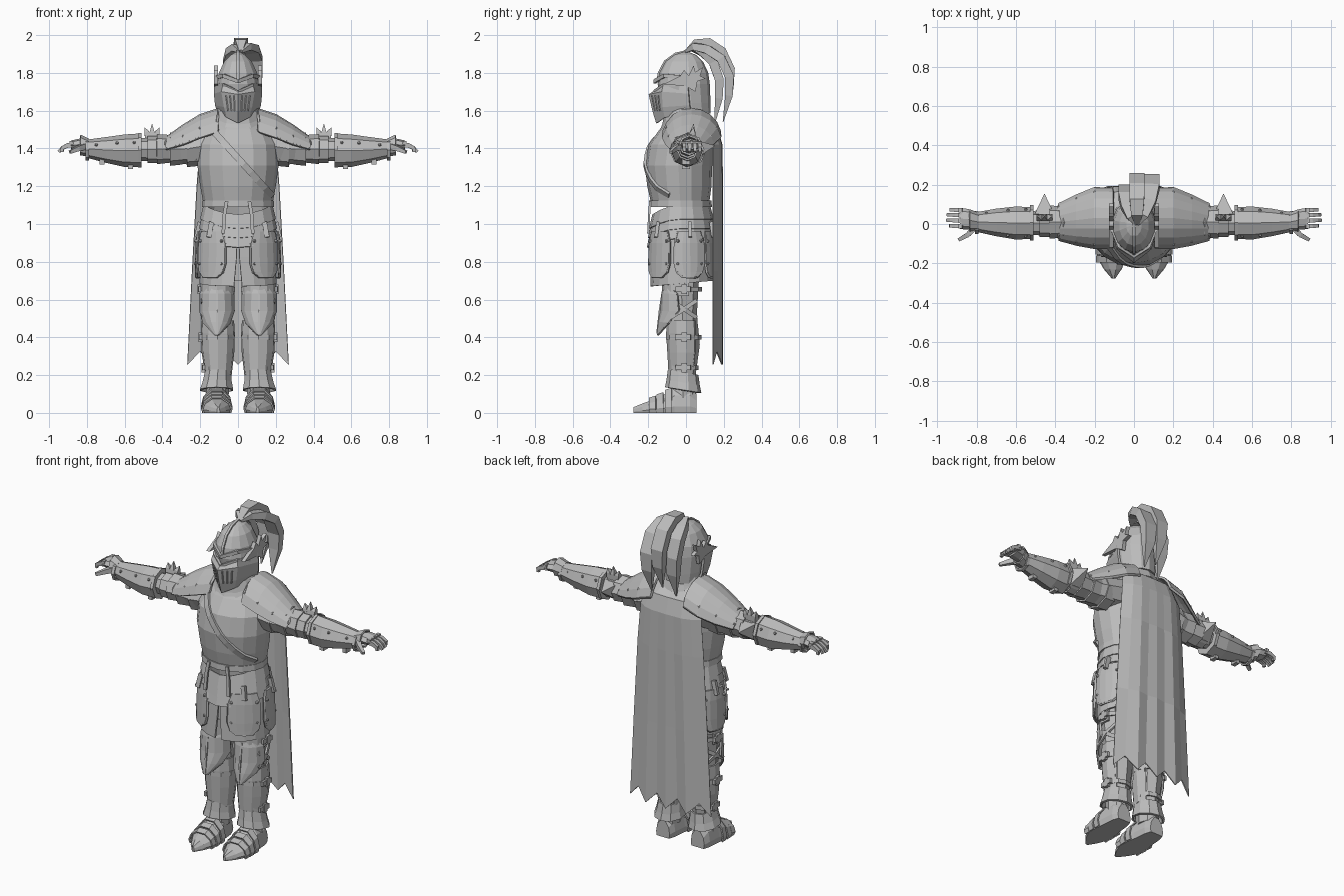
import bpy, bmesh, math
from mathutils import Vector as V

steel = bpy.data.materials.new("steel_grey")
steel.diffuse_color = (0.5, 0.5, 0.5, 1)


def make(name, verts, faces, mirror=False, thick=0):
    me = bpy.data.meshes.new(name)
    me.from_pydata([tuple(v) for v in verts], [], faces)
    bm = bmesh.new()
    bm.from_mesh(me)
    bmesh.ops.remove_doubles(bm, verts=bm.verts, dist=1e-5)
    bmesh.ops.recalc_face_normals(bm, faces=bm.faces)
    bm.to_mesh(me)
    bm.free()
    me.materials.append(steel)
    ob = bpy.data.objects.new(name, me)
    bpy.context.collection.objects.link(ob)
    if thick:
        m = ob.modifiers.new("thickness", 'SOLIDIFY')
        m.thickness, m.offset = thick, 0
    if mirror:
        m = ob.modifiers.new("mirror", 'MIRROR')
        m.use_clip = False
        m.use_mirror_merge = False
    return ob


def grid(name, rows, closed=False, cap=False, **kw):
    """Skin a list of equally long point rows."""
    n = len(rows[0])
    faces = [(i*n+j, i*n+(j+1) % n, (i+1)*n+(j+1) % n, (i+1)*n+j)
             for i in range(len(rows)-1) for j in range(n if closed else n-1)]
    if cap:
        faces += [tuple(range(n)), tuple(range((len(rows)-1)*n, len(rows)*n))]
    make(name, [p for r in rows for p in r], faces, **kw)
    return rows


def shell(name, rows, n=10, a0=0, a1=360, axis='z', dip=None, cap=False, **kw):
    """Curved plate; row = (pos, centre, centre, radius, radius[, a0, a1]). 0 deg is front (z) or top (x)."""
    full = a1 - a0 == 360
    out = []
    for r in rows:
        b0, b1 = r[5:7] if len(r) > 5 else (a0, a1)
        ring = []
        for k in range(n if full else n+1):
            a = math.radians(b0 + (b1-b0)*k/n)
            d = dip(a) if dip else 0
            if axis == 'z':
                ring.append((r[1]+r[3]*math.sin(a), r[2]-r[4]*math.cos(a), r[0]+d))
            else:
                ring.append((r[0]+d, r[1]+r[3]*math.sin(a), r[2]+r[4]*math.cos(a)))
        out.append(ring)
    return grid(name, out, closed=full, cap=cap, **kw)


def tube(name, pts, radii, n=4, ref=(1, 0, 0), **kw):
    """Bar along a path; radii are (along ref, across) pairs."""
    pts = [V(p) for p in pts]
    if isinstance(radii, tuple):
        radii = [radii]*len(pts)
    rows = []
    for i, p in enumerate(pts):
        t = (pts[min(i+1, len(pts)-1)]-pts[max(i-1, 0)]).normalized()
        s = V(ref)-t*t.dot(V(ref))
        s = (s if s.length > .05 else t.orthogonal()).normalized()
        u = t.cross(s)
        rows.append([p+s*radii[i][0]*math.cos(a)*1.3+u*radii[i][1]*math.sin(a)*1.3
                     for a in [math.tau*(k+.5)/n for k in range(n)]])
    grid(name, rows, closed=True, cap=True, **kw)


def trim(name, g, r=.006, loop=False):
    """Raised edging on the border of a plate."""
    path = [q[0] for q in g]+list(g[-1][1:])+[q[-1] for q in reversed(g[:-1])]
    if loop:
        path += list(reversed(g[0][:-1]))
    tube(name, path, (r, r), ref=(.3, .5, .8), mirror=True)


def rivet(p, d, r=.008):
    p, d = V(p), V(d).normalized()
    tube("rivet", [p-d*.006, p+d*.008], [(r, r), (r*.5, r*.5)], n=6, ref=(.3, .6, .7), mirror=True)


# cuirass
body = [(1.09, 0, -.03, .18, .15), (1.2, 0, -.035, .20, .17), (1.31, 0, -.04, .215, .178),
        (1.42, 0, -.03, .21, .168), (1.5, 0, -.005, .17, .135), (1.57, 0, .01, .09, .09)]
shell("cuirass", body, 16, cap=True)


def chest_y(x, z):
    for a, b in zip(body, body[1:]):
        if a[0] <= z <= b[0]:
            t = (z-a[0])/(b[0]-a[0])
            cy, rx, ry = [a[k]+t*(b[k]-a[k]) for k in (2, 3, 4)]
            return cy-ry*math.sqrt(max(0, 1-(x/rx)**2))


# baldric, neck and collar
strap = [(-.12+.3*i/8, 1.48-.33*i/8) for i in range(9)]
tube("baldric", [(x, chest_y(x, z)-.002, z) for x, z in strap], (.008, .019), ref=(0, 1, 0))
shell("neck", [(1.48, 0, 0, .09, .09), (1.64, 0, -.01, .085, .09)], 10, cap=True)
v_front = lambda a: -.045*max(0, math.cos(a))
shell("collar", [(1.535, 0, 0, .14, .135), (1.57, 0, 0, .12, .12), (1.62, 0, -.005, .1, .105)],
      12, dip=v_front, thick=.012)

# belt and layered waist plates with pointed fronts
shell("belt", [(1.125, 0, -.03, .182, .158), (1.09, 0, -.03, .184, .16)], 16, thick=.014)
peak = lambda a: -.05*max(0, math.cos(a))**2
for i in range(3):
    z, r = 1.1-.05*i, .178+.006*i
    shell("waist_plate", [(z, 0, -.025, r, r-.03), (z-.075, 0, -.025, r+.018, r-.012)], 16,
          dip=peak, thick=.01)
for x in (-.06, .06):
    tube("belt_strap", [(x, -.19, 1.12), (x*1.2, -.195, 1.05), (x*1.3, -.2, .95)], (.01, .006))

# skirt, split at the front
shell("skirt", [(.98, 0, -.02, .185, .15, 1, 359), (.84, 0, -.02, .195, .158, 2, 358),
                (.685, 0, -.02, .2, .165, 6, 354)], 18, a0=1, a1=359, thick=.01,
      dip=lambda a: -.015*math.cos(a))

# hanging hip plates with edging and rivets
for c, w in ((43, 25), (103, 25), (150, 17)):
    rows = [(z, 0, -.02, rx, rx-.04, c-w*k, c+w*k) for z, rx, k in
            ((.96, .21, .8), (.9, .218, 1), (.79, .222, 1), (.745, .222, .85), (.72, .222, .5))]
    trim("hip_edging", shell("hip_plate", rows, 4, a0=1, a1=2, mirror=True, thick=.014))
    for s in (-.8, .8):
        for z in (.91, .79):
            a = math.radians(c+s*w)
            rivet((.226*math.sin(a), -.02-.186*math.cos(a), z), (math.sin(a), -math.cos(a), 0))
    a = math.radians(c)
    tube("hip_buckle", [(.205*math.sin(a), -.02-.175*math.cos(a), 1.01),
                        (.226*math.sin(a), -.02-.19*math.cos(a), .93)], (.014, .01), mirror=True)

# legs
shell("thigh", [(.88, .1, -.02, .085, .1), (.68, .11, -.025, .085, .092), (.53, .11, -.02, .075, .078),
                (.42, .108, -.015, .075, .08)], 8, cap=True, mirror=True)
shell("thigh_guard", [(.74, .11, -.02, .086, .1), (.62, .11, -.02, .086, .1)], 8, -110, 110,
      mirror=True, thick=.012)
g = shell("knee_guard", [(.665, .112, -.02, .08, .095, -50, 50), (.63, .112, -.02, .09, .105, -75, 75),
                         (.54, .112, -.02, .09, .112, -80, 80), (.48, .112, -.02, .085, .122, -55, 55),
                         (.415, .112, -.02, .08, .128, -8, 8)], 6, a0=-1, a1=1, mirror=True, thick=.012)
trim("knee_edging", g, .005, True)
tube("knee_ridge", [(.112, -.12, .65), (.112, -.137, .54), (.112, -.15, .42)], (.006, .008), mirror=True)
for s in (-1, 1):
    tube("knee_cross_strap", [(.19, -.08, .55-s*.045), (.192, -.01, .55), (.165, .055, .55+s*.045)],
         (.006, .012), mirror=True)
shell("calf", [(.47, .108, -.012, .072, .075), (.36, .106, -.005, .076, .078), (.2, .104, -.015, .06, .066),
               (.08, .11, -.015, .06, .07)], 8, cap=True, mirror=True)
g = shell("greave", [(.49, .107, -.012, .082, .085), (.42, .107, -.012, .086, .088),
                     (.32, .106, -.01, .082, .084), (.2, .104, -.015, .066, .072)], 8, -130, 130,
          mirror=True, thick=.01)
trim("greave_edging", g, .005)
shell("ankle_guard", [(.215, .106, -.015, .066, .075), (.16, .11, -.015, .075, .082),
                      (.12, .113, -.015, .086, .09)], 10, mirror=True, thick=.012,
      dip=lambda a: .015*math.cos(a))
for z, r in ((.655, .094), (.4, .09), (.24, .073)):
    shell("leg_strap", [(z+.012, .108, -.012, r, r), (z-.012, .108, -.012, r, r)], 10,
          mirror=True, thick=.008)
    tube("leg_buckle", [(.108+r, -.055, z), (.112+r, .025, z)], (.008, .015), mirror=True)
    tube("buckle_frame", [(.108+r, -.01, z-.025), (.108+r, -.01, z+.025)], (.013, .016), mirror=True)

# pointed boots with overlapping toe bands
sole = [(.055, .115, .045, .1), (.02, .115, .058, .14), (-.06, .114, .066, .14), (-.1, .113, .074, .105),
        (-.17, .112, .076, .07), (-.23, .108, .045, .05), (-.278, .104, .008, .03)]


def foot_ring(y, cx, w, h):
    return [(cx+w*a, y, h*b) for a, b in
            ((-.9, 0), (-1, .25), (-.85, .65), (-.35, 1), (.35, 1), (.85, .65), (1, .25), (.9, 0))]


grid("boot", [foot_ring(*s) for s in sole], closed=True, cap=True, mirror=True)
for y, w, h in ((-.095, .08, .118), (-.14, .08, .094), (-.18, .077, .076)):
    grid("toe_band", [foot_ring(y+.02, .113, w, h+.012), foot_ring(y-.015, .112, w, h)],
         mirror=True, thick=.008)

# shoulder plates
g = shell("shoulder_plate", [(.11, .03, 1.46, .15, .145), (.2, .03, 1.43, .152, .145),
                             (.29, .02, 1.4, .125, .12), (.38, .01, 1.385, .09, .07)],
          8, -78, 78, 'x', mirror=True, thick=.014)
trim("shoulder_edging", g, .007, True)
for k in (1, 7):
    for row in g[1:]:
        p = V(row[k])
        rivet(p, (.2, p.y-.02, .06), .01)

# arms
shell("upper_arm", [(.14, .01, 1.42, .11, .1), (.26, .01, 1.4, .1, .085), (.36, .01, 1.392, .075, .068),
                    (.52, .005, 1.395, .06, .06)], 8, axis='x', cap=True, mirror=True)
for x, r in ((.23, .09), (.32, .083), (.39, .074)):
    shell("arm_band", [(x-.025, .01, 1.398, r, r-.005), (x+.04, .01, 1.396, r+.006, r)], 8,
          axis='x', mirror=True, thick=.01)
# elbow guard with spikes
c = V((.455, .01, 1.395))
base = [c+V(d) for d in ((-.045, .03, -.06), (.045, .03, -.06), (.05, .04, .05), (-.05, .04, .05))]
make("elbow_spike", base+[c+V((0, .145, .02))],
     [(0, 1, 4), (1, 2, 4), (2, 3, 4), (3, 0, 4), (3, 2, 1, 0)], mirror=True)
for dx, dz in ((-.035, .115), (0, .135), (.035, .115)):
    tube("elbow_fin", [c+V((dx*.5, .02, .04)), c+V((dx*.8, .025, .09)), c+V((dx*1.1, .03, dz))],
         [(.018, .02), (.014, .016), (.001, .001)], mirror=True)
shell("elbow_band", [(.43, .005, 1.395, .066, .066), (.48, .005, 1.395, .066, .066)], 8,
      axis='x', mirror=True, thick=.012)
# forearm guards
g = shell("forearm_guard", [(.51, .005, 1.39, .08, .09), (.6, .005, 1.388, .084, .086),
                            (.7, .008, 1.392, .07, .068), (.79, .01, 1.398, .052, .05)],
          8, axis='x', cap=True, mirror=True)
for x, r in ((.51, .085), (.79, .053)):
    shell("forearm_edging", [(x, .007, 1.393, r, r), (x+.018, .007, 1.393, r, r)], 8, axis='x',
          mirror=True, thick=.01)
for x, r in ((.55, .083), (.64, .079), (.75, .06)):
    for s in (-1, 1):
        rivet((x, .006+s*r*.8, 1.39+r*.5), (0, s, .5))
for x, z in ((.57, 1.305), (.72, 1.33)):
    tube("forearm_buckle", [(x, .0, z+.03), (x, .0, z-.015)], (.014, .022), mirror=True)

# gauntlets
shell("cuff", [(.79, .01, 1.405, .042, .042), (.835, .018, 1.418, .052, .05)], 8, axis='x',
      mirror=True, thick=.01)
shell("palm", [(.79, .012, 1.41, .04, .036), (.84, .024, 1.42, .052, .032), (.885, .028, 1.418, .054, .024)],
      8, axis='x', cap=True, mirror=True)
for y, l in ((-.012, .93), (.016, .947), (.044, .943), (.07, .925)):
    tube("finger", [(.87, y, 1.42), (.905, y+.002, 1.415), (.93, y+.003, 1.402), (l+.003, y+.003, 1.382)],
         [(.011, .013), (.011, .013), (.01, .011), (.008, .008)], ref=(0, 1, 0), mirror=True)
    tube("knuckle", [(.872, y, 1.43), (.892, y, 1.428)], (.012, .011), ref=(0, 1, 0), mirror=True)
tube("thumb", [(.81, -.02, 1.41), (.845, -.055, 1.4), (.89, -.08, 1.38)],
     [(.018, .016), (.014, .013), (.009, .009)], ref=(0, 0, 1), mirror=True)

# helmet
shell("helmet", [(1.585, 0, .015, .1, .115), (1.64, 0, .0, .108, .13), (1.74, 0, -.012, .114, .138),
                 (1.8, 0, -.012, .104, .13), (1.86, 0, -.01, .075, .1), (1.895, 0, -.005, .04, .058),
                 (1.912, 0, 0, .008, .012)], 14, cap=True)
tube("helmet_crest", [(0, -.15, 1.75), (0, -.142, 1.8), (0, -.11, 1.86), (0, -.055, 1.9), (0, .01, 1.915)],
     (.008, .008))


def visor_row(c, m, s):
    return [(-s[0], *s[1:]), (-m[0], *m[1:]), c, m, s]


top = visor_row((0, -.165, 1.70), (.075, -.118, 1.735), (.12, .01, 1.74))
rows = [top, visor_row((0, -.192, 1.685), (.084, -.125, 1.70), (.122, .015, 1.69)),
        visor_row((0, -.172, 1.60), (.07, -.12, 1.62), (.116, .02, 1.63)),
        visor_row((0, -.152, 1.535), (.055, -.11, 1.565), (.104, .03, 1.59))]
grid("visor", rows, thick=.012)
tube("visor_rim", top, (.009, .009), ref=(0, 0, 1))
tube("brow", visor_row((0, -.165, 1.755), (.076, -.115, 1.785), (.118, -.01, 1.775)), (.011, .008), ref=(0, 0, 1))
for t in (.25, .5, .75):
    tube("breath_slot", [(.084*t, -.192+.067*t-.004, 1.68), (.07*t, -.172+.052*t-.004, 1.60)],
         (.003, .004), mirror=True)
# winged hinge ornament
wing = [(-.12, 1.74), (-.03, 1.785), (-.01, 1.815), (.015, 1.785), (.04, 1.84), (.05, 1.805), (.09, 1.83),
        (.075, 1.785), (.105, 1.77), (.06, 1.755), (.05, 1.70), (0, 1.73)]
k = len(wing)
make("visor_wing", [(x, y, z) for x in (.105, .127) for y, z in wing],
     [tuple(range(k)), tuple(range(k, 2*k))]+[(i, (i+1) % k, k+(i+1) % k, k+i) for i in range(k)], mirror=True)

# plume of three drooping feathers
for dx, sc, dz in ((.0, 1, 0), (.075, .98, -.04), (-.055, .75, -.055)):
    path = [(0, 1.915), (.05, 1.96), (.12, 1.962), (.19, 1.915), (.235, 1.82), (.232, 1.72), (.2, 1.58)]
    wid = [.012, .032, .04, .042, .042, .035, .003]
    tube("plume_feather", [(.015+dx*min(1, i/2.5), y*sc, z+dz*min(1, i/2)) for i, (y, z) in enumerate(path)],
         [(w, w*.62) for w in wid])

# cape with shallow folds and a ragged hem
rows = []
for z, y, w in ((1.575, .07, .12), (1.51, .165, .175), (1.42, .19, .2), (1.2, .193, .218),
                (.75, .193, .243), (.29, .193, .268)):
    row = []
    for i in range(9):
        u = i/4-1
        fold = (.012 if i % 2 else 0)*(1.6-z)
        hem = (.035 if i % 2 else -.035) if z < .3 else 0
        row.append((w*u, y-.05*u**4-fold, z+hem+(.0 if z < 1.55 else .02*abs(u))))
    rows.append(row)
grid("cape", rows, thick=.006)
